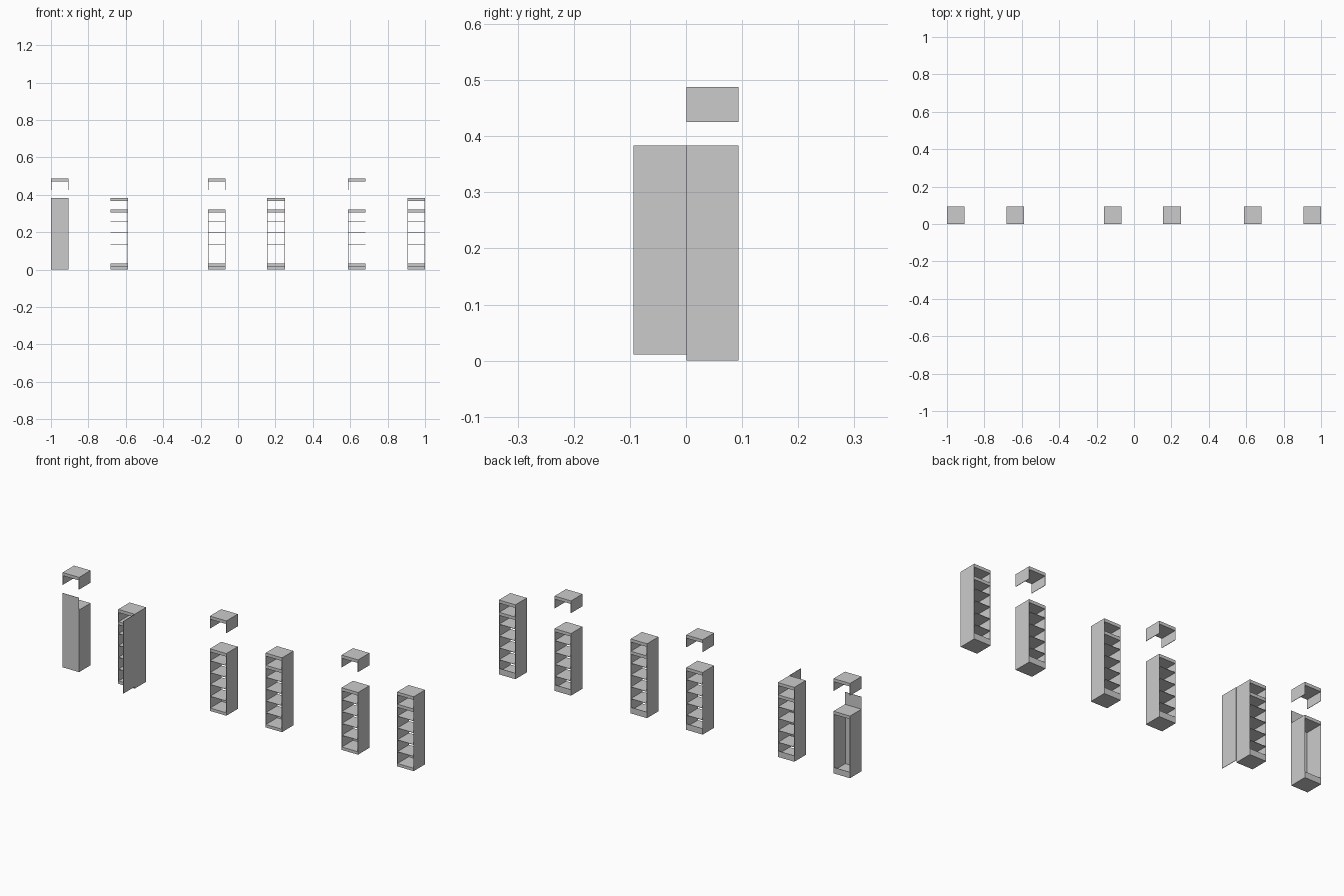
import bpy

if "Cube" in bpy.data.objects:
    bpy.data.objects.remove(bpy.data.objects["Cube"])

W, Y0, Y1 = 0.094, 0.001, 0.094     # cabinet width, front and back
T = 0.002                           # sheet thickness
BODY_H, CAP_H, BAND = 0.32, 0.063, 0.016


def box(name, x0, x1, y0, y1, z0, z1):
    bpy.ops.mesh.primitive_cube_add(
        size=1, location=((x0 + x1) / 2, (y0 + y1) / 2, (z0 + z1) / 2))
    ob = bpy.context.object
    ob.name = name
    ob.scale = (x1 - x0, y1 - y0, z1 - z0)
    bpy.ops.object.transform_apply(location=False, rotation=False, scale=True)


def side_panels(name, x, z0, z1):
    box(name + "_left_side", x, x + T, Y0, Y1, z0, z1)
    box(name + "_right_side", x + W - T, x + W, Y0, Y1, z0, z1)


def lower_cabinet(name, x, shelves):
    a, b = x + T, x + W - T
    side_panels(name, x, 0, BODY_H)
    box(name + "_floor", a, b, Y0, Y1, 0, 0.015)
    box(name + "_back_sill", a, b, Y1 - T, Y1, 0.015, 0.031)
    box(name + "_top", a, b, Y0, Y1, BODY_H - BAND, BODY_H)
    # thin shelves
    for i in range(shelves):
        z = 0.075 + i * 0.061
        box(name + "_shelf", a, b, Y0, Y1, z - T / 2, z + T / 2)


def top_extension(name, x, z):
    side_panels(name, x, z, z + CAP_H)
    box(name + "_lid", x + T, x + W - T, Y0, Y1, z + CAP_H - BAND, z + CAP_H)


# three pairs: exploded cabinet on the left, assembled cabinet on the right
for n, x in enumerate((-1.0, -0.161, 0.589)):
    lower_cabinet("split_cabinet", x, 0 if n == 0 else 4)
    top_extension("raised_extension", x, 0.425)
    x += 0.317
    lower_cabinet("full_cabinet", x, 4)
    top_extension("fitted_extension", x, BODY_H)

# closed door on the first cabinet, open door on the second
box("closed_door", -1.0, -1.0 + W, Y0 - T, Y0, 0.011, 0.383)
xr = -0.683 + W
box("open_door", xr, xr + T, -0.094, Y0, 0.011, 0.383)
